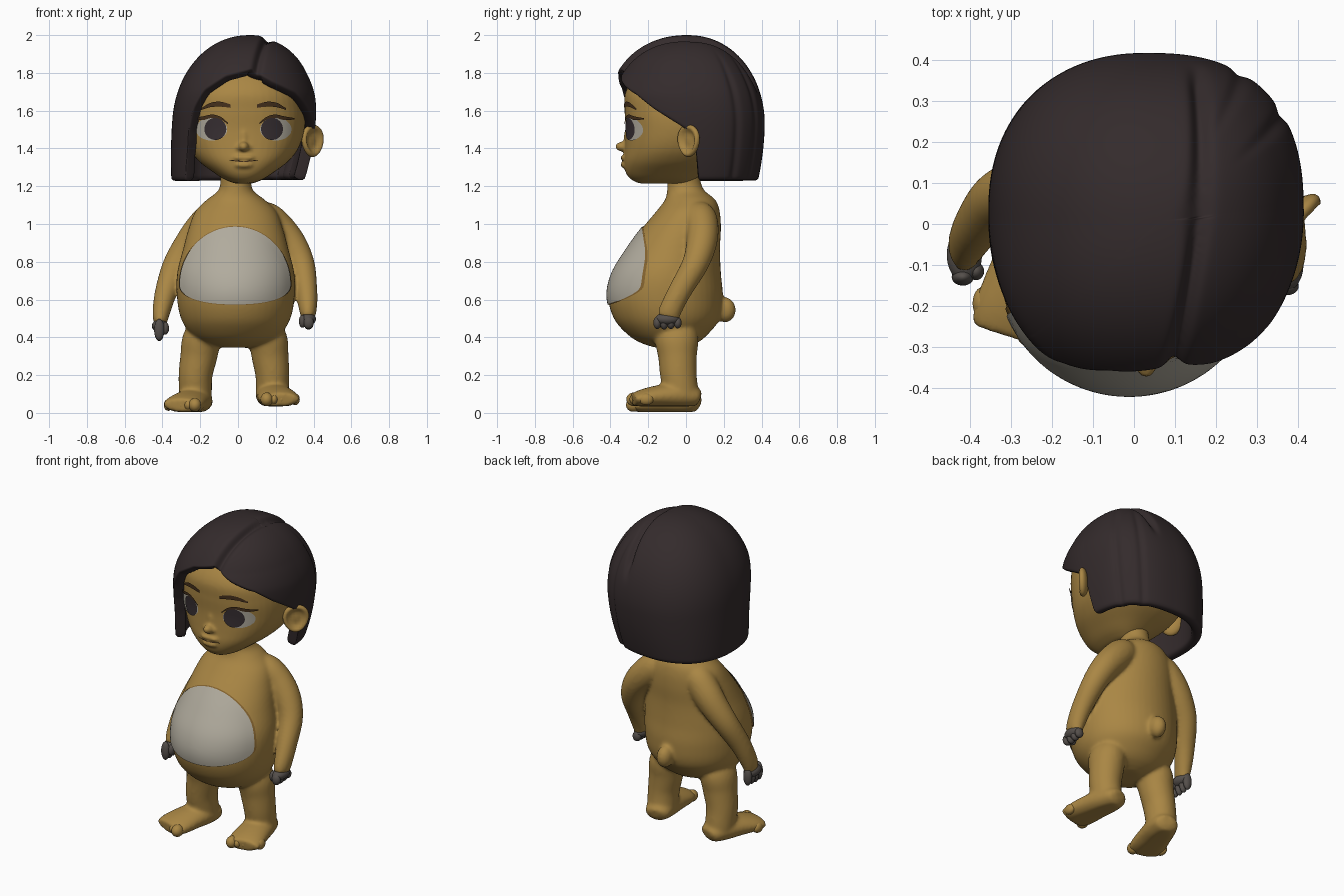
import bpy, bmesh, math
from mathutils import Vector, Matrix

if "Cube" in bpy.data.objects:
    bpy.data.objects.remove(bpy.data.objects["Cube"])


def colour(name, rgb):
    m = bpy.data.materials.new(name)
    m.diffuse_color = (*rgb, 1)
    m.use_nodes = True
    m.node_tree.nodes["Principled BSDF"].inputs["Base Color"].default_value = m.diffuse_color
    return m


SKIN = colour("tan skin", (0.40, 0.24, 0.058))
HAIR = colour("dark hair", (0.034, 0.024, 0.025))
CREAM = colour("cream", (0.44, 0.41, 0.34))
IRIS = colour("dark iris", (0.038, 0.028, 0.032))
BROWN = colour("brown lines", (0.06, 0.03, 0.012))
RIM = colour("ochre rim", (0.24, 0.13, 0.03))
GREY = colour("grey fingers", (0.09, 0.078, 0.07))


def clamp(v):
    return max(0.0, min(1.0, v))


def interp(tab, u):
    """Smooth curve through table rows whose first entry is the key."""
    i = 0
    while i < len(tab) - 2 and u > tab[i + 1][0]:
        i += 1
    a, b = tab[i], tab[i + 1]
    p, q = tab[max(i - 1, 0)], tab[min(i + 2, len(tab) - 1)]
    h = b[0] - a[0]
    t = (u - a[0]) / h
    out = []
    for k in range(1, len(a)):
        m0 = (b[k] - p[k]) / (b[0] - p[0]) * h
        m1 = (q[k] - a[k]) / (q[0] - a[0]) * h
        out.append((2*t**3 - 3*t*t + 1) * a[k] + (t**3 - 2*t*t + t) * m0
                   + (3*t*t - 2*t**3) * b[k] + (t**3 - t*t) * m1)
    return out


def finish(bm, name, mat, recalc=True):
    if recalc:
        bmesh.ops.recalc_face_normals(bm, faces=bm.faces)
    me = bpy.data.meshes.new(name)
    bm.to_mesh(me)
    bm.free()
    me.materials.append(mat)
    me.polygons.foreach_set("use_smooth", [True] * len(me.polygons))
    ob = bpy.data.objects.new(name, me)
    bpy.context.collection.objects.link(ob)
    return ob


def skin_rings(bm, rings):
    rows = [[bm.verts.new(p) for p in r] for r in rings]
    n = len(rows[0])
    for a, b in zip(rows, rows[1:]):
        for i in range(n):
            bm.faces.new((a[i], a[(i + 1) % n], b[(i + 1) % n], b[i]))
    bm.faces.new(rows[0][::-1])
    bm.faces.new(rows[-1])


def stack(bm, tab, cx, power, steps=60, n=48):
    """Horizontal rounded sections: rows are z, front y, back y, half width."""
    rings = []
    for s in range(steps + 1):
        z = tab[0][0] + (tab[-1][0] - tab[0][0]) * s / steps
        yf, yb, rx = interp(tab, z)
        ring = []
        for i in range(n):
            c, d = math.cos(math.tau * i / n), math.sin(math.tau * i / n)
            ring.append((cx + rx * math.copysign(abs(c) ** (2 / power), c),
                         (yf + yb) / 2 + (yb - yf) / 2 * math.copysign(abs(d) ** (2 / power), d), z))
        rings.append(ring)
    skin_rings(bm, rings)


def tube(bm, pts, floor=-1, n=24):
    """Tube along points given as x, y, z, side radius, other radius."""
    tab = [(i, *p) for i, p in enumerate(pts)]
    rings, steps = [], 5 * (len(pts) - 1)
    for s in range(steps + 1):
        u = s * (len(pts) - 1) / steps
        x, y, z, ra, rb = interp(tab, u)
        t = (Vector(interp(tab, min(u + .05, len(pts) - 1))[:3])
             - Vector(interp(tab, max(u - .05, 0))[:3])).normalized()
        side = (Vector((1, 0, 0)) - t * t.x).normalized()
        up = t.cross(side)
        ring = []
        for i in range(n):
            a = math.tau * i / n
            p = Vector((x, y, z)) + side * ra * math.cos(a) + up * rb * math.sin(a)
            p.z = max(p.z, floor)
            ring.append(p)
        rings.append(ring)
    skin_rings(bm, rings)


def ball(bm, loc, size, rot=None):
    m = Matrix.Translation(loc) @ (rot or Matrix()) @ Matrix.Diagonal((*size, 1))
    return bmesh.ops.create_uvsphere(bm, u_segments=24, v_segments=16, radius=1, matrix=m)["verts"]


def blend(ob, voxel, smooth):
    r = ob.modifiers.new("blend", 'REMESH')
    r.mode, r.voxel_size, r.use_smooth_shade = 'VOXEL', voxel, True
    s = ob.modifiers.new("soften", 'SMOOTH')
    s.factor, s.iterations = 0.5, smooth


TORSO = [(.345, -.16, 0, .06), (.37, -.24, .06, .17), (.42, -.315, .12, .24), (.5, -.382, .18, .29),
         (.62, -.413, .195, .312), (.74, -.388, .185, .31), (.87, -.31, .18, .278), (.98, -.23, .185, .248),
         (1.07, -.155, .178, .212), (1.13, -.11, .155, .152), (1.18, -.1, .095, .09), (1.28, -.1, .065, .082)]
HEAD = [(1.215, -.25, 0, .05), (1.235, -.29, .04, .10), (1.27, -.318, .10, .155), (1.33, -.33, .2, .235),
        (1.4, -.325, .27, .29), (1.5, -.32, .32, .322), (1.6, -.325, .33, .325), (1.7, -.32, .32, .30),
        (1.8, -.25, .27, .22), (1.87, -.15, .15, .12)]
TX, HX = -.012, .03
TORSO_SURF, HEAD_SURF = (TORSO, TX, 2.0), (HEAD, HX, 2.3)


def surf_y(surf, x, z, off):
    tab, cx, p = surf
    yf, yb, rx = interp(tab, z)
    return (yf + yb) / 2 - ((yb - yf) / 2 + off) * clamp(1 - abs((x - cx) / (rx + off)) ** p) ** (1 / p)


def plate(name, mat, surf, grid, off):
    """Thin painted plate: a grid of x, z points laid on the front of a surface."""
    bm = bmesh.new()
    rows = [[bm.verts.new((x, surf_y(surf, x, z, off), z)) for x, z in r] for r in grid]
    for a, b in zip(rows, rows[1:]):
        for i in range(len(a) - 1):
            bm.faces.new((a[i], a[i + 1], b[i + 1], b[i]))
    bmesh.ops.remove_doubles(bm, verts=bm.verts, dist=1e-5)
    bm.normal_update()
    bmesh.ops.reverse_faces(bm, faces=[f for f in bm.faces if f.normal.y > 0])
    finish(bm, name, mat, False)


def disc(cx, cz, rx, up, down, power_down=2.0, rings=12, n=64):
    grid = []
    for k in range(rings + 1):
        row = []
        for i in range(n + 1):
            c, s = math.cos(math.tau * i / n), math.sin(math.tau * i / n)
            e = 1 if s > 0 else 2 / power_down
            row.append((cx + k / rings * rx * math.copysign(abs(c) ** e, c),
                        cz + k / rings * (up if s > 0 else down) * math.copysign(abs(s) ** e, s)))
        grid.append(row)
    return grid


def strip(pts, cx, sign, n=20):
    grid = [[], [], []]
    for i in range(n + 1):
        x = pts[0][0] + (pts[-1][0] - pts[0][0]) * i / n
        z, w = interp(pts, x)
        for k in range(3):
            grid[k].append((cx + sign * x, z + w * (k - 1) / 2))
    return grid


# Body: torso, arms, legs, feet and tail blended together; toes kept crisp
bm, toes = bmesh.new(), bmesh.new()
stack(bm, TORSO, TX, 2.0)
tube(bm, [(.07, .065, 1.07, .05, .05), (.145, .075, 1.035, .085, .085), (.218, .088, .97, .088, .085),
          (.288, .08, .885, .08, .08), (.338, .045, .78, .07, .07), (.362, -.03, .65, .058, .062),
          (.37, -.08, .55, .048, .06), (.37, -.095, .5, .035, .058)])
tube(bm, [(-.07, .065, 1.07, .05, .05), (-.135, .075, 1.035, .085, .085), (-.195, .088, .97, .09, .085),
          (-.26, .085, .885, .083, .08), (-.328, .06, .78, .072, .07), (-.378, 0, .65, .06, .062),
          (-.405, -.045, .54, .048, .056), (-.413, -.07, .47, .035, .052)])
for x0, x1, lift, turn in ((-.19, -.225, .005, -.3), (.158, .182, .035, .17)):
    tube(bm, [(x0 * .8, -.06, .5, .06, .08), (x0, -.05, .4, .1, .115), (x0 * .5 + x1 * .5, -.045, .3, .098, .103),
              (x1, -.04, .2, .09, .097), (x1, -.025, .1, .087, .092), (x1, -.02, .04 + lift, .082, .087)])
    d, side = Vector((math.sin(turn), -math.cos(turn), 0)), Vector((math.cos(turn), math.sin(turn), 0))
    o = Vector((x1, -.025, lift))
    tube(bm, [(*(o + d * s + Vector((0, 0, z))), ra, rb) for s, ra, rb, z in (
        (-.10, .035, .025, .045), (-.08, .07, .05, .05), (0, .09, .068, .058),
        (.1, .1, .062, .054), (.2, .108, .05, .043), (.26, .098, .034, .036))], lift)
    big = -1 if x1 > 0 else 1
    for k in range(5):
        lat = big * (.072 - .04 * k)
        ball(toes, o + d * (.243 - .01 * k) + side * lat + Vector((0, 0, .037)),
             (.033 if k == 0 else .024, .039, .036 if k == 0 else .031))
ball(bm, (0, .208, .545), (.048, .056, .067))
blend(finish(bm, "body", SKIN), .01, 10)
finish(toes, "toes", SKIN)

# Head with nose and lips
bm = bmesh.new()
stack(bm, HEAD, HX, 2.3)
ball(bm, (HX, -.338, 1.41), (.027, .037, .026))
ball(bm, (HX, -.308, 1.455), (.022, .022, .06))
for s in (-1, 1):
    ball(bm, (HX + s * .025, -.32, 1.403), (.018, .022, .016))
    ball(bm, (HX + s * .02, -.324, 1.351), (.042, .024, .015))
ball(bm, (HX, -.324, 1.313), (.05, .023, .018))
blend(finish(bm, "head", SKIN), .009, 6)

# Ears with a hollow on the outer face
for name, loc, sign in (("right_ear", (.395, .014, 1.44), 1), ("left_ear", (-.265, .012, 1.42), -1)):
    bm = bmesh.new()
    for v in ball(bm, (0, 0, 0), (.034, .076, .086)):
        rad = math.hypot(v.co.y / .076, v.co.z / .086)
        if v.co.x > 0:
            v.co.x -= .034 * clamp((.85 - rad) / .35)
        v.co.y *= 1 + 1.8 * v.co.z
    turn = Matrix.Rotation(math.radians(-45), 4, 'Z')
    bmesh.ops.transform(bm, matrix=Matrix.Translation(loc) @ Matrix.Diagonal((sign, 1, 1, 1)) @ turn, verts=bm.verts)
    finish(bm, name, SKIN)

# Grey knuckles and fingers
for name, hand, sign, length in (("right_fingers", (.37, -.098, .497), 1, .036), ("left_fingers", (-.413, -.075, .46), -1, .06)):
    bm = bmesh.new()
    h = Vector(hand)
    ball(bm, h, (.043, .066, .034))
    for k in range(4):
        ball(bm, h + Vector((.004 * sign, -.054 + .036 * k, -.02)), (.027, .021, length - .003 * abs(k - 1)))
    ball(bm, h + Vector((-.028 * sign, -.04, -.012)), (.02, .022, .034))
    finish(bm, name, GREY)

# Belly patch
plate("belly_rim", RIM, TORSO_SURF, disc(-.015, .68, .298, .310, .109, 2.3), .004)
plate("belly_patch", CREAM, TORSO_SURF, disc(-.015, .68, .295, .306, .106, 2.3), .008)

# Eyes, lashes, brows and mouth line
for s, tag in ((-1, "left"), (1, "right")):
    plate(tag + "_eye_white", CREAM, HEAD_SURF, disc(HX + s * .17, 1.5, .083, .064, .058), .004)
    plate(tag + "_iris", IRIS, HEAD_SURF, disc(HX + s * .15, 1.502, .058, .06, .057), .007)
    plate(tag + "_lash", BROWN, HEAD_SURF, strip(
        [(.083, 1.532, .007), (.12, 1.56, .013), (.165, 1.571, .017), (.215, 1.56, .02), (.27, 1.557, .007)], HX, s), .0095)
    plate(tag + "_brow", BROWN, HEAD_SURF, strip(
        [(.07, 1.624, .018), (.12, 1.634, .026), (.175, 1.63, .023), (.225, 1.608, .009)], HX, s), .007)
plate("mouth_line", BROWN, HEAD_SURF, strip(
    [(-.075, 1.338, .003), (-.03, 1.333, .006), (0, 1.33, .006), (.03, 1.333, .006), (.075, 1.338, .003)], HX, 1), .0095)


# Hair: a parted bob whose lower edge height depends on direction
def hair_point(deg, phi):
    th = math.radians(deg)
    c, s = math.cos(th), math.sin(th)
    if phi < math.pi / 2:
        r, z = math.sin(phi) ** .93, 1.55 + .45 * math.cos(phi) ** .96
    else:
        z = 1.55 - .45 * (phi - math.pi / 2)
        r = 1 - (.05 + .05 * max(0, c + s)) * ((1.55 - z) / .33) ** 2
    cx, cy = .032 + .07 * (z - 1.55), .03 - .05 * max(0, z - 1.55)
    r *= 1 + .16 * max(0, -s) ** 2 * clamp((z - 1.4) / .3)
    if s > 0:
        n = 2.5 if c > 0 else 2.22
    else:
        n = 2.0 if c > 0 else 2.36
    r *= (abs(c) ** n + abs(s) ** n) ** (-1 / n)
    p = Vector((cx + .38 * r * c, cy + .387 * r * s, z))
    part = .165 - .24 * (p.y - .18) ** 2
    high = clamp((z - 1.68) / .12)
    depth = .03 * math.exp(-((p.x - part) / .018) ** 2) * high
    # the lobe beyond the parting sits slightly lower
    depth += .016 * clamp((p.x - part) / .02 + .5) * high * clamp(.6 - p.y)
    for a in (36, 56):
        depth += .011 * math.exp(-((deg - a) / 2.5) ** 2) * clamp((phi - .6) / .5)
    return p + (Vector((cx, cy, min(z, 1.55))) - p).normalized() * depth


EDGE = [(6, 1.225), (221, 1.225), (225, 1.48), (230, 1.6), (238, 1.7), (253, 1.775), (275, 1.815), (292, 1.745),
        (313, 1.68), (330, 1.6), (348, 1.53), (362, 1.47), (366, 1.225)]
bm = bmesh.new()
top = bm.verts.new(hair_point(180, 0))
cols, ROWS = [], 36
for (a, za), (b, zb) in zip(EDGE, EDGE[1:]):
    n = max(6, math.ceil((b - a) / 2))
    for k in range(n):
        deg, low = a + (b - a) * k / n, za + (zb - za) * k / n
        end = math.acos((low - 1.55) / .45) if low > 1.55 else math.pi / 2 + (1.55 - low) / .45
        cols.append([bm.verts.new(hair_point(deg, end * j / ROWS)) for j in range(1, ROWS + 1)])
for i, a in enumerate(cols):
    b = cols[(i + 1) % len(cols)]
    bm.faces.new((top, a[0], b[0]))
    for j in range(ROWS - 1):
        bm.faces.new((a[j], a[j + 1], b[j + 1], b[j]))
hair = finish(bm, "hair", HAIR, False)
m = hair.modifiers.new("thickness", 'SOLIDIFY')
m.thickness, m.offset = .06, -1
m = hair.modifiers.new("round", 'SUBSURF')
m.levels = m.render_levels = 1
